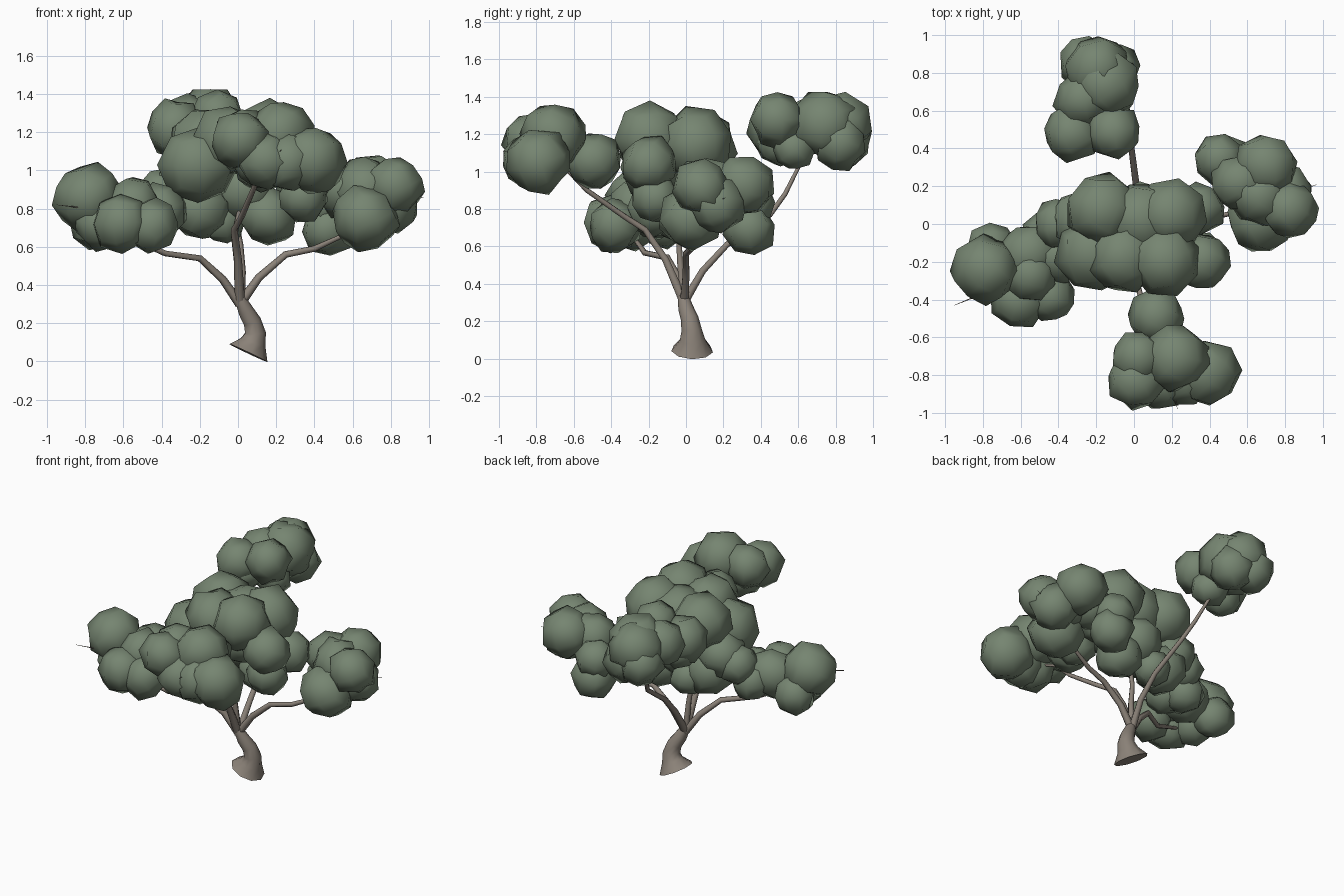
import bpy, bmesh, math, random
from mathutils import Vector, Euler, Matrix

random.seed(4)


def material(name, rgb):
    m = bpy.data.materials.new(name)
    m.diffuse_color = (*rgb, 1)
    return m


BARK = material("grey_brown_bark", (0.26, 0.225, 0.19))
LEAF = material("dull_green_leaves", (0.18, 0.235, 0.165))


def finish(bm, name, mat):
    bmesh.ops.recalc_face_normals(bm, faces=bm.faces)
    me = bpy.data.meshes.new(name)
    bm.to_mesh(me)
    bm.free()
    me.materials.append(mat)
    for p in me.polygons:
        p.use_smooth = len(p.vertices) < 5
    ob = bpy.data.objects.new(name, me)
    bpy.context.collection.objects.link(ob)
    return ob


def tube(name, path, sides):
    """Tapered tube through (x, y, z, radius) points."""
    bm = bmesh.new()
    pts = [Vector(p[:3]) for p in path]
    rings = []
    for i, p in enumerate(pts):
        t = pts[min(i + 1, len(pts) - 1)] - pts[max(i - 1, 0)]
        q = Vector((0, 0, 1)).rotation_difference(t.normalized())
        ring = []
        for k in range(sides):
            a = 2 * math.pi * k / sides
            ring.append(bm.verts.new(p + q @ Vector((math.cos(a), math.sin(a), 0)) * path[i][3]))
        rings.append(ring)
    for a, b in zip(rings, rings[1:]):
        for k in range(sides):
            j = (k + 1) % sides
            bm.faces.new((a[k], a[j], b[j], b[k]))
    bm.faces.new(rings[0])
    bm.faces.new(rings[-1])
    return finish(bm, name, BARK)


def clump(name, blobs):
    """Cluster of coarse, slightly uneven rounded-cube balls given as (x, y, z, radius)."""
    bm = bmesh.new()
    for x, y, z, r in blobs:
        part = bmesh.new()
        bmesh.ops.create_cube(part, size=2)
        bmesh.ops.subdivide_edges(part, edges=part.edges[:], cuts=1, use_grid_fill=True)
        for v in part.verts:
            v.co = v.co.normalized() * r * random.uniform(0.97, 1.12)
        rot = Euler([random.uniform(0, 6.28) for _ in range(3)]).to_matrix().to_4x4()
        part.transform(Matrix.Translation((x, y, z)) @ rot)
        tmp = bpy.data.meshes.new("tmp")
        part.to_mesh(tmp)
        part.free()
        bm.from_mesh(tmp)
        bpy.data.meshes.remove(tmp)
    return finish(bm, name, LEAF)


# Leaning trunk with flared, tilted foot
tube("trunk", [(0.052, 0.033, 0.045, 0.113), (0.078, 0.035, 0.1, 0.07), (0.09, 0.03, 0.15, 0.056),
               (0.073, 0.02, 0.21, 0.048), (0.04, 0.0, 0.265, 0.042), (0.01, -0.015, 0.33, 0.03)], 9)

# Main branches
tube("left_branch", [(0.01, -0.01, 0.3, 0.026), (-0.08, -0.04, 0.43, 0.021), (-0.2, -0.1, 0.54, 0.018),
                     (-0.38, -0.22, 0.565, 0.016), (-0.6, -0.29, 0.66, 0.01), (-0.78, -0.36, 0.8, 0.005),
                     (-0.95, -0.43, 0.82, 0.001)], 6)
tube("right_branch", [(0.01, -0.01, 0.3, 0.026), (0.11, 0.0, 0.44, 0.021), (0.25, 0.0, 0.56, 0.018),
                      (0.4, 0.03, 0.59, 0.016), (0.53, 0.06, 0.65, 0.012), (0.75, 0.13, 0.82, 0.006),
                      (0.97, 0.21, 0.86, 0.001)], 6)
tube("front_branch", [(0.01, -0.01, 0.3, 0.028), (0.0, -0.11, 0.53, 0.021), (-0.02, -0.22, 0.69, 0.018),
                      (0.02, -0.33, 0.76, 0.016), (0.08, -0.53, 0.9, 0.014), (0.12, -0.63, 1.0, 0.01),
                      (0.2, -0.85, 1.08, 0.004), (0.23, -0.98, 1.11, 0.001)], 6)
tube("back_branch", [(0.01, -0.01, 0.3, 0.026), (0.02, 0.09, 0.47, 0.021), (0.01, 0.22, 0.61, 0.018),
                     (-0.02, 0.45, 0.77, 0.016), (-0.06, 0.53, 0.88, 0.014), (-0.11, 0.6, 1.02, 0.011),
                     (-0.17, 0.72, 1.2, 0.004)], 6)
tube("centre_branch", [(0.01, -0.01, 0.3, 0.024), (0.0, -0.03, 0.5, 0.019), (-0.02, -0.04, 0.65, 0.016),
                       (0.02, -0.03, 0.85, 0.011), (0.03, 0.0, 1.1, 0.005)], 6)

# Leaf clumps
clump("back_leaves", [(-0.15, 0.74, 1.25, 0.18), (-0.2, 0.82, 1.25, 0.17), (-0.33, 0.48, 1.22, 0.15),
                      (-0.11, 0.49, 1.28, 0.145), (-0.27, 0.66, 1.25, 0.15), (-0.12, 0.83, 1.15, 0.14),
                      (-0.14, 0.58, 1.13, 0.12), (-0.25, 0.85, 1.17, 0.14), (-0.3, 0.5, 1.15, 0.12)])
clump("front_leaves", [(0.39, -0.79, 1.06, 0.175), (0.22, -0.71, 1.19, 0.17), (0.01, -0.83, 1.16, 0.15),
                       (0.02, -0.71, 1.18, 0.14), (0.12, -0.49, 1.06, 0.145), (0.15, -0.83, 1.05, 0.145),
                       (0.26, -0.81, 1.04, 0.15)])
clump("left_leaves", [(-0.79, -0.24, 0.86, 0.175), (-0.75, -0.12, 0.72, 0.13), (-0.61, -0.4, 0.72, 0.15),
                      (-0.45, -0.38, 0.71, 0.14), (-0.55, -0.27, 0.82, 0.145), (-0.56, -0.16, 0.8, 0.16),
                      (-0.4, 0.0, 0.88, 0.13), (-0.4, -0.17, 0.79, 0.14), (-0.72, -0.28, 0.72, 0.135),
                      (-0.46, -0.06, 0.76, 0.13)])
clump("right_leaves", [(0.82, 0.08, 0.92, 0.15), (0.67, 0.03, 0.75, 0.17), (0.7, 0.31, 0.93, 0.16),
                       (0.47, 0.34, 0.69, 0.14), (0.56, 0.22, 0.9, 0.15), (0.66, 0.15, 0.9, 0.16),
                       (0.8, 0.17, 0.82, 0.15), (0.45, 0.34, 0.82, 0.13)])
clump("crown_leaves", [(-0.21, -0.16, 1.03, 0.2), (-0.17, 0.08, 1.14, 0.19), (-0.05, -0.18, 1.16, 0.18),
                       (0.2, 0.05, 1.15, 0.19), (0.16, -0.19, 1.18, 0.185), (0.36, -0.2, 1.04, 0.15),
                       (0.03, 0.03, 1.13, 0.19), (0.16, 0.04, 0.76, 0.15), (-0.2, 0.02, 0.8, 0.16),
                       (0.34, -0.17, 0.86, 0.13), (0.34, 0.08, 0.92, 0.14), (0.03, 0.06, 0.9, 0.16),
                       (-0.29, 0.02, 0.93, 0.15), (0.13, -0.15, 1.03, 0.15), (-0.08, 0.08, 0.74, 0.12)])
